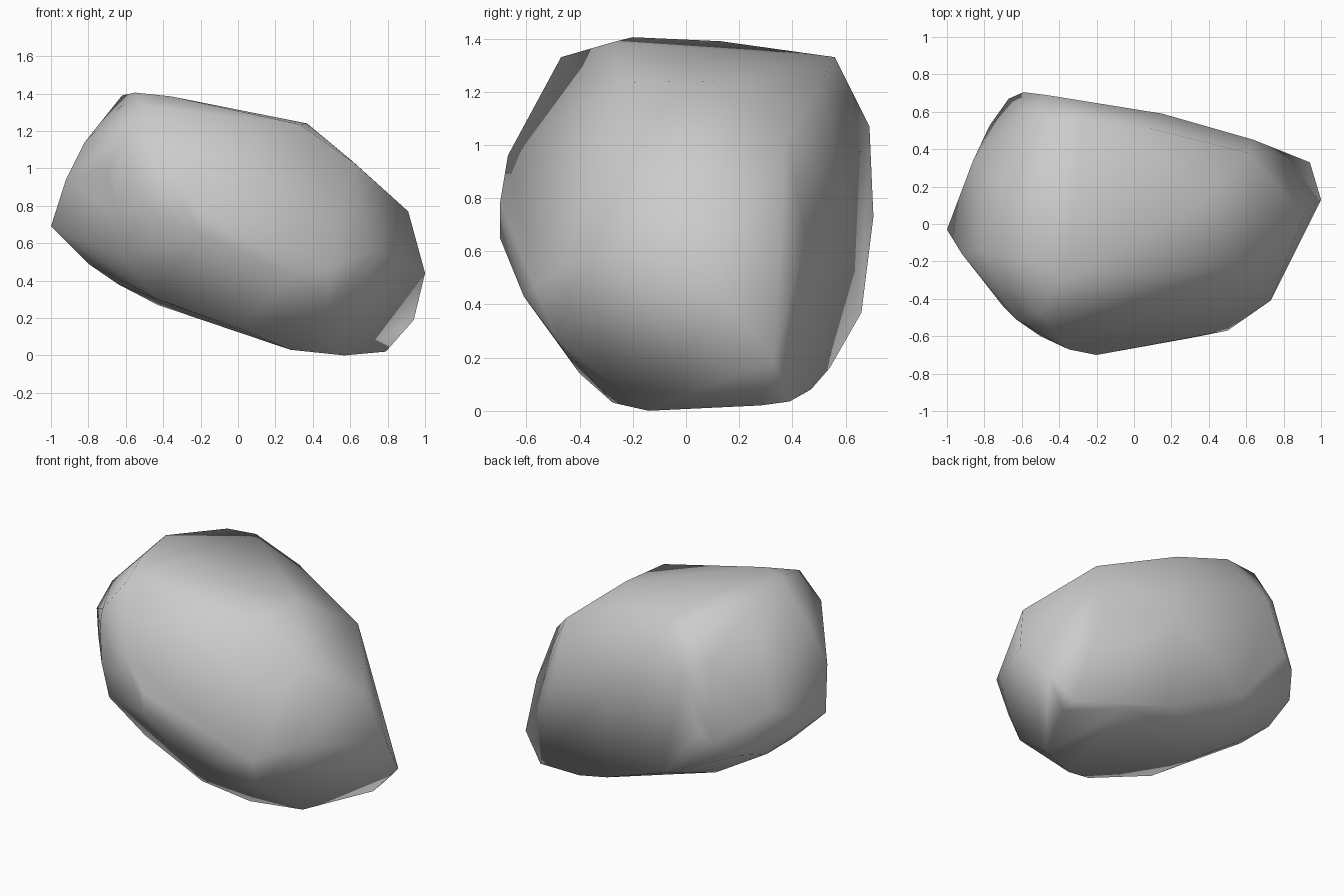
import bpy, bmesh

# Corner points of a chipped boulder, grouped by region
top = [(-.55, -.2, 1.405), (-.36, -.28, 1.385), (-.62, .13, 1.39), (-.26, .56, 1.33),
       (-.47, .56, 1.31), (-.5, -.47, 1.33), (.33, -.24, 1.235), (.37, .1, 1.24),
       (.62, -.23, 1.03), (.61, .38, 1.04), (.09, .51, 1.24)]
back = [(-.47, .69, 1.07), (-.59, .705, .73), (-.67, .67, .67), (-.58, .6, 1.14),
        (.15, .59, .8), (.64, .45, .66), (-.3, .66, .37), (.2, .54, .16)]
left = [(-1, -.03, .69), (-.92, -.16, .94), (-.82, -.14, 1.14), (-.86, .34, .8),
        (-.77, .53, .56), (-.8, .3, .49), (-.8, .04, .49), (-.7, -.44, 1),
        (-.66, -.48, .77), (-.63, -.51, 1.15), (-.64, -.43, .53)]
front = [(-.5, -.6, .8), (-.35, -.67, .96), (-.2, -.7, .78), (-.2, -.7, .65),
         (.3, -.61, .43), (.5, -.57, .47), (.73, -.41, .56), (.48, -.49, .27)]
right = [(.91, .05, .77), (1, .13, .44), (.94, .33, .19)]
base = [(.79, .39, .035), (.79, .28, .02), (.57, -.14, 0), (.28, -.275, .03),
        (.02, -.4, .14), (-.43, .3, .27), (-.43, -.35, .3), (-.64, .14, .38),
        (.45, .47, .08)]

# Wrap the points in one closed rocky skin
bm = bmesh.new()
for p in top + back + left + front + right + base:
    bm.verts.new(p)
hull = bmesh.ops.convex_hull(bm, input=bm.verts)
loose = {g for g in hull["geom_interior"] + hull["geom_unused"]
         if isinstance(g, bmesh.types.BMVert)}
bmesh.ops.delete(bm, geom=list(loose), context='VERTS')
bmesh.ops.recalc_face_normals(bm, faces=bm.faces)
mesh = bpy.data.meshes.new("boulder")
bm.to_mesh(mesh)
bm.free()
rock = bpy.data.objects.new("boulder", mesh)
bpy.context.collection.objects.link(rock)

# Smooth shading over the faceted body
for poly in mesh.polygons:
    poly.use_smooth = True
